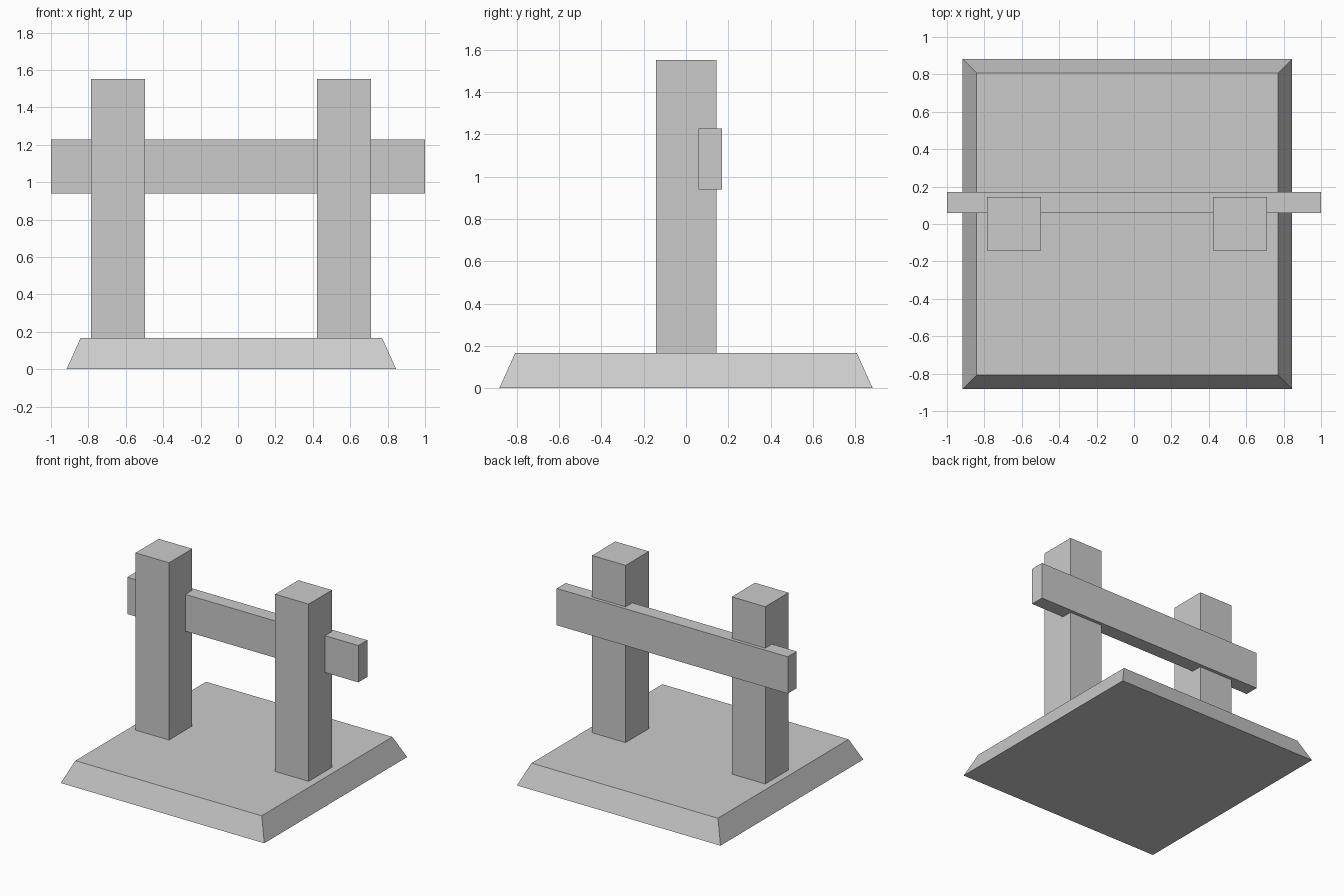
import bpy
import bmesh

cube = bpy.data.objects.get("Cube")
if cube:
    bpy.data.objects.remove(cube, do_unlink=True)

GREY = (0.6, 0.6, 0.6, 1.0)
material = bpy.data.materials.new("plain_grey")
material.use_nodes = True
material.diffuse_color = GREY
material.node_tree.nodes["Principled BSDF"].inputs["Base Color"].default_value = GREY


def block(name, x, y, z, inset=0.0):
    """Box spanning the given ranges, with its top drawn in by inset."""
    bm = bmesh.new()
    bmesh.ops.create_cube(bm, size=1)
    for v in bm.verts:
        shrink = inset if v.co.z > 0 else 0.0
        v.co = (x[1] - shrink if v.co.x > 0 else x[0] + shrink,
                y[1] - shrink if v.co.y > 0 else y[0] + shrink,
                z[1] if v.co.z > 0 else z[0])
    mesh = bpy.data.meshes.new(name)
    bm.to_mesh(mesh)
    bm.free()
    mesh.materials.append(material)
    obj = bpy.data.objects.new(name, mesh)
    bpy.context.collection.objects.link(obj)
    return obj


# Sloped base slab
block("base", (-0.917, 0.846), (-0.883, 0.883), (0, 0.166), inset=0.075)

# Two square posts
for name, centre in (("right_post", -0.642), ("left_post", 0.567)):
    block(name, (centre - 0.145, centre + 0.145), (-0.143, 0.144), (0.16, 1.553))

# Cross rail let into the back of the posts
block("cross_rail", (-1, 1), (0.06, 0.17), (0.94, 1.228))
